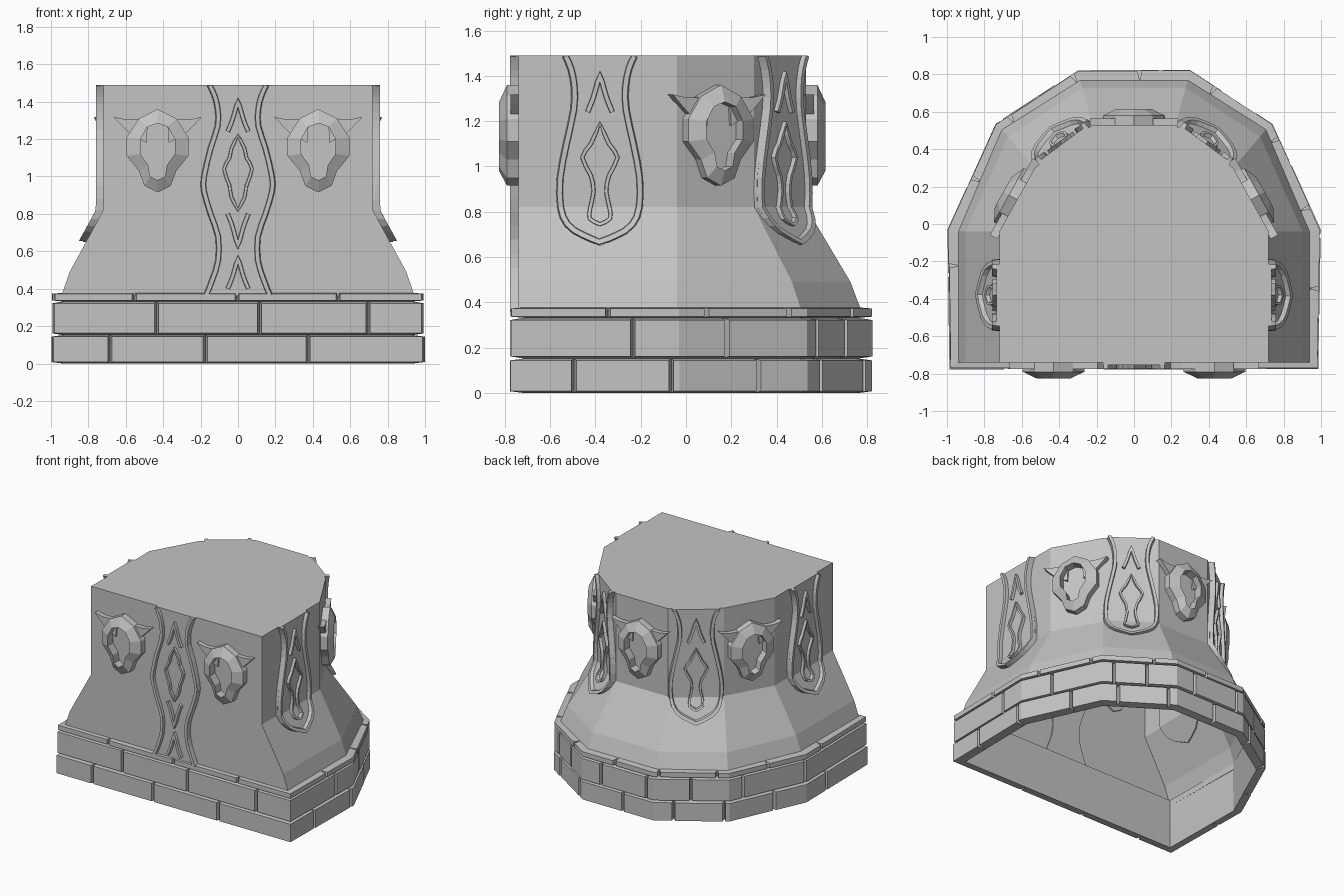
import bpy, bmesh, random
from mathutils import Vector

random.seed(4)
cube = bpy.data.objects.get("Cube")
if cube:
    bpy.data.objects.remove(cube)

stone = bpy.data.materials.new("grey_stone")
stone.use_nodes = True
stone.diffuse_color = (0.55, 0.55, 0.55, 1)
stone.node_tree.nodes["Principled BSDF"].inputs["Base Color"].default_value = (0.55, 0.55, 0.55, 1)

TOP, BEND, LEDGE = 1.49, 0.82, 0.36


def finish(name, bm):
    bmesh.ops.recalc_face_normals(bm, faces=bm.faces)
    mesh = bpy.data.meshes.new(name)
    bm.to_mesh(mesh)
    bm.free()
    mesh.materials.append(stone)
    obj = bpy.data.objects.new(name, mesh)
    bpy.context.collection.objects.link(obj)
    return obj


def loft(bm, loops, closed=True, caps=(False, False)):
    """Skin a list of equal-length closed loops."""
    rings = [[bm.verts.new(p) for p in loop] for loop in loops]
    pairs = list(zip(rings, rings[1:]))
    if not closed:
        pairs.append((rings[-1], rings[0]))
    for a, b in pairs:
        n = len(a)
        for i in range(n):
            j = (i + 1) % n
            bm.faces.new((a[i], a[j], b[j], b[i]))
    if caps[0]:
        bm.faces.new(rings[0][::-1])
    if caps[1]:
        bm.faces.new(rings[-1])


def both_sides(half):
    """Counter-clockwise outline from its +x half, front to back."""
    return [Vector(p) for p in half] + [Vector((-x, y)) for x, y in reversed(half)]


def smooth(pts, steps=3):
    """Catmull-Rom resampling of an open line."""
    pts = [Vector(p) for p in pts]
    ext = [2 * pts[0] - pts[1]] + pts + [2 * pts[-1] - pts[-2]]
    out = []
    for a, b, c, d in zip(ext, ext[1:], ext[2:], ext[3:]):
        for k in range(steps):
            t = k / steps
            out.append(0.5 * (2 * b + (c - a) * t + (2 * a - 5 * b + 4 * c - d) * t ** 2
                              + (3 * b - a - 3 * c + d) * t ** 3))
    return out + [pts[-1]]


# Hollow body: straight wall above, flared skirt below
upper = both_sides([(0.72, -0.74), (0.72, -0.04), (0.53, 0.30), (0.22, 0.53)])
lower = both_sides([(0.945, -0.74), (0.945, -0.04), (0.71, 0.51), (0.29, 0.775)])
body = bmesh.new()
loft(body, [[(*a.lerp(b, f), z) for a, b in zip(upper, lower)]
            for z, f in ((LEDGE, 1), (0.49, 0.8), (BEND, 0), (TOP, 0))], caps=(False, True))
finish("body", body)

# Brick courses that wrap round the footprint
foot = both_sides([(0.985, -0.775), (0.996, -0.03), (0.74, 0.535), (0.30, 0.822)])
foot = foot[-1:] + foot[:-1]
edges = [(a, b - a) for a, b in zip(foot, foot[1:] + foot[:1])]
normals = [Vector((d.y, -d.x)).normalized() for a, d in edges]
starts = [sum(d.length for a, d in edges[:i]) for i in range(len(edges) + 1)]
total = starts[-1]


def along(s, off):
    s %= total
    i = max(k for k in range(len(edges)) if starts[k] <= s + 1e-6)
    a, d = edges[i]
    n = normals[i]
    if abs(s - starts[i]) < 1e-5:
        m = normals[i - 1]
        n = (n + m) / (1 + n.dot(m))
    return a + d.normalized() * (s - starts[i]) + n * off


def course(name, z0, z1, seams, chamfer, out):
    bm = bmesh.new()
    for s0, s1 in zip(seams, seams[1:] + [seams[0] + total]):
        corners = [c + k for k in (0, total) for c in starts[:-1] if s0 + 0.03 < c + k < s1 - 0.03]
        o = out - random.uniform(0, 0.006)
        loops = []
        for s in [s0] + corners + [s1]:
            trim = 0.011 if s == s0 else -0.011 if s == s1 else 0
            inner, outer = along(s, -0.06), along(s + trim, o)
            loops.append([(*inner, z0), (*outer, z0 + chamfer), (*outer, z1 - chamfer), (*inner, z1)])
        loft(bm, loops, caps=(True, True))
    finish(name, bm)


course("lower_bricks", 0, 0.152, [.3, .81, 1.36, 2.25, 2.68, 3.1, 3.45, 3.8, 4.2, 4.6, 4.95, 5.35, 5.85], 0.008, 0.003)
course("upper_bricks", 0.152, 0.332, [.55, 1.1, 1.68, 2.51, 2.95, 3.42, 3.65, 4.02, 4.4, 4.72, 5.1, 5.6], 0.01, 0.002)
course("coping_bricks", 0.332, 0.378, [.43, .98, 1.52, 2.4, 2.85, 3.25, 3.7, 4.13, 4.5, 4.9, 5.3, 5.8], 0.005, 0)


# Mapping from flat ornament coordinates onto a wall
def wall(cx, cy, nx, ny, flared=True):
    n = Vector((nx, ny)).normalized()
    t = Vector((-n.y, n.x))

    def place(u, z, d):
        z = min(TOP, max(LEDGE, z))
        if flared and z < BEND:
            d += (BEND - z) * 0.55
        return (*(Vector((cx, cy)) + t * u + n * d), z)
    return place


def ribbon(bm, place, pts, width, height, closed=False):
    loops = []
    for i, p in enumerate(pts):
        a = pts[i - 1] if closed or i else p
        b = pts[(i + 1) % len(pts)] if closed or i < len(pts) - 1 else p
        d = (b - a).normalized()
        side = Vector((-d.y, d.x)) * width / 2
        loops.append([place(*(p + side * k), h) for k, h in
                      ((-1, -0.01), (-0.65, height), (0.65, height), (1, -0.01))])
    loft(bm, loops, closed=not closed, caps=(not closed, not closed))


def plate(bm, place, profile, height):
    loft(bm, [[place(-h, z, -0.01), place(-h, z, height), place(h, z, height), place(h, z, -0.01)]
              for h, z in profile], caps=(True, True))


def spindle(bm, place, profile):
    right = smooth(profile, 2)
    ring = right + [Vector((-p.x, p.y)) for p in right[-2:0:-1]]
    ribbon(bm, place, ring, 0.022, 0.036, True)


def chevron(bm, place, foot_z, tip_z):
    half = smooth([(0.055, foot_z), (0.028, foot_z + (tip_z - foot_z) * 0.4), (0, tip_z)], 3)
    ribbon(bm, place, half + [Vector((-p.x, p.y)) for p in half[-2::-1]], 0.028, 0.036)


# Carved panels, pointed at the bottom
def pointed_panel(name, place):
    bm = bmesh.new()
    edge = smooth([(0.004, .65), (.08, .69), (.155, .745), (.188, BEND), (.19, .95), (.16, 1.1),
                   (.125, 1.25), (.122, 1.35), (.138, 1.43), (.165, TOP)], 2)
    plate(bm, place, edge, 0.016)
    rim = [Vector((p.x * 0.92, p.y + max(0, 0.72 - p.y) * 0.25)) for p in edge]
    ribbon(bm, place, [Vector((-p.x, p.y)) for p in rim[::-1]] + rim[1:], 0.034, 0.04)
    spindle(bm, place, [(0, .745), (.045, .77), (.042, .82), (.028, .89), (.04, .96), (.078, 1.04),
                        (.04, 1.1), (0, 1.19)])
    chevron(bm, place, 1.24, 1.41)
    finish(name, bm)


# Full-height carved panel on the front
def front_panel(place):
    bm = bmesh.new()
    edge = smooth([(.185, LEDGE), (.15, .45), (.12, .55), (.12, .68), (.16, .8), (.195, .92), (.195, 1.0),
                   (.16, 1.15), (.122, 1.27), (.122, 1.36), (.138, 1.43), (.165, TOP)], 2)
    plate(bm, place, edge, 0.014)
    for side in (-1, 1):
        ribbon(bm, place, [Vector((side * (p.x - 0.014), p.y)) for p in edge], 0.034, 0.036)
    spindle(bm, place, [(0, .82), (.035, .89), (.045, .95), (.075, 1.04), (.045, 1.1), (.035, 1.15), (0, 1.22)])
    for foot_z, tip_z in ((1.24, 1.41), (.80, .62), (.40, .57)):
        chevron(bm, place, foot_z, tip_z)
    finish("front_panel", bm)


# Horned medallion with a recessed centre
OUTER = [(0, .915), (.07, .95), (.10, 1.03), (.165, 1.11), (.165, 1.21), (.10, 1.31), (0, 1.36)]
INNER = [(0, .98), (.04, 1.0), (.05, 1.06), (.092, 1.12), (.092, 1.2), (.055, 1.265), (0, 1.285)]
HORN = [(.06, 1.18), (.15, 1.23), (.20, 1.28), (.235, 1.318), (.17, 1.305), (.11, 1.305), (.05, 1.32)]


def medallion(name, place):
    bm = bmesh.new()
    outer, inner = (half + [(-u, z) for u, z in half[-2:0:-1]] for half in (OUTER, INNER))
    loft(bm, [[place(u, z, d) for u, z in shape] for shape, d in
              ((outer, -0.01), (outer, 0.05), (inner, 0.085), (inner, 0.02))], caps=(True, True))
    for side in (-1, 1):
        loft(bm, [[place(u * side, z, d) for u, z in HORN] for d in (-0.01, 0.035)], caps=(True, True))
    finish(name, bm)


front_panel(wall(0, -0.74, 0, -1, False))
medallion("back_medallion", wall(0, 0.53, 0, 1))
for side, label in ((1, "left"), (-1, "right")):
    medallion(label + "_front_medallion", wall(side * 0.43, -0.74, 0, -1, False))
    medallion(label + "_diagonal_medallion", wall(side * 0.625, 0.13, side * 0.34, 0.19))
    pointed_panel(label + "_side_panel", wall(side * 0.72, -0.38, side, 0))
    pointed_panel(label + "_back_panel", wall(side * 0.375, 0.415, side * 0.23, 0.31))
